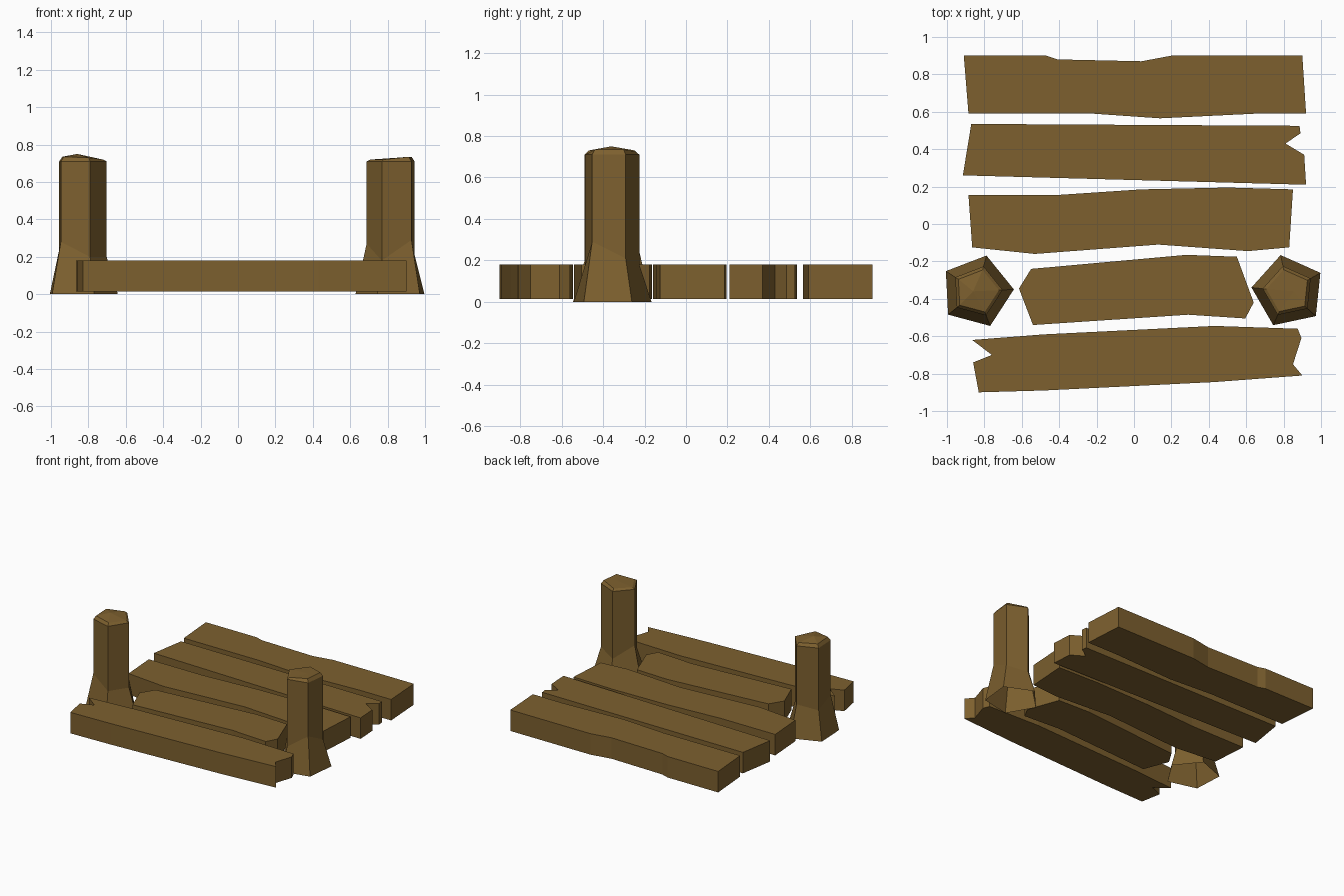
import bpy
import bmesh
from math import sin, cos, radians

default_cube = bpy.data.objects.get("Cube")
if default_cube:
    bpy.data.objects.remove(default_cube, do_unlink=True)

# One weathered wood colour for everything
WOOD = (0.205, 0.117, 0.028, 1.0)
wood = bpy.data.materials.new("brown wood")
wood.use_nodes = True
wood.diffuse_color = WOOD
shader = next(n for n in wood.node_tree.nodes if n.type == 'BSDF_PRINCIPLED')
shader.inputs["Base Color"].default_value = WOOD
shader.inputs["Roughness"].default_value = 0.9

PLANK_BOTTOM, PLANK_TOP = 0.015, 0.18
SIDES = 5


def finish(name, bm):
    """Turn a bmesh into a flat shaded wooden object."""
    bmesh.ops.recalc_face_normals(bm, faces=bm.faces)
    mesh = bpy.data.meshes.new(name)
    bm.to_mesh(mesh)
    bm.free()
    mesh.materials.append(wood)
    part = bpy.data.objects.new(name, mesh)
    bpy.context.scene.collection.objects.link(part)
    return part


def make_plank(name, outline):
    """Extrude a plank outline upwards to the plank thickness."""
    bm = bmesh.new()
    corners = [bm.verts.new((x, y, PLANK_BOTTOM)) for x, y in outline]
    base = bm.faces.new(corners)
    result = bmesh.ops.extrude_face_region(bm, geom=[base], use_keep_orig=True)
    for item in result["geom"]:
        if isinstance(item, bmesh.types.BMVert):
            item.co.z = PLANK_TOP
    finish(name, bm)


def make_post(name, centre, turn, flare_heights, rim_heights, apex):
    """Stack five sided rings: flared foot, shaft, chamfered rim and peak."""
    bm = bmesh.new()

    def ring(radius, heights):
        verts = []
        for i, height in enumerate(heights):
            angle = radians(turn + i * 360 / SIDES)
            verts.append(bm.verts.new((centre[0] + radius * cos(angle),
                                       centre[1] + radius * sin(angle),
                                       height)))
        return verts

    rings = [
        ring(0.198, [0.0] * SIDES),
        ring(0.138, flare_heights),
        ring(0.138, [0.71] * SIDES),
        ring(0.118, rim_heights),
    ]
    for lower, upper in zip(rings, rings[1:]):
        for i in range(SIDES):
            j = (i + 1) % SIDES
            bm.faces.new((lower[i], lower[j], upper[j], upper[i]))

    # Low peak on top; the foot stays open underneath
    peak = bm.verts.new((centre[0] + apex[0], centre[1] + apex[1], apex[2]))
    rim = rings[-1]
    for i in range(SIDES):
        bm.faces.new((rim[i], rim[(i + 1) % SIDES], peak))
    finish(name, bm)


# Planks, from the back to the front
make_plank("back_plank", [
    (-.91, .9), (-.47, .9), (-.41, .88), (.04, .87), (.2, .9), (.9, .9),
    (.92, .59), (.65, .59), (.14, .565), (-.22, .59), (-.885, .59)])

make_plank("split_back_plank", [
    (-.87, .535), (.885, .525), (.89, .485), (.81, .43),
    (.91, .37), (.92, .21), (-.915, .26)])

make_plank("middle_plank", [
    (-.885, .155), (-.41, .155), (.04, .185), (.5, .195), (.85, .185),
    (.83, -.125), (.61, -.145), (.13, -.11), (-.53, -.16), (-.865, -.125)])

make_plank("short_plank_between_posts", [
    (-.615, -.345), (-.55, -.24), (.28, -.165), (.55, -.175),
    (.64, -.42), (.595, -.505), (.29, -.485), (-.54, -.54)])

make_plank("split_front_plank", [
    (-.865, -.62), (-.48, -.59), (.43, -.545), (.875, -.56),
    (.895, -.61), (.85, -.75), (.9, -.81), (.43, -.845),
    (-.48, -.89), (-.83, -.9), (-.86, -.74), (-.76, -.7)])

# Mooring posts on either side
make_post("right_post", (-.84, -.36), 3,
          flare_heights=(.2, .25, .22, .28, .2),
          rim_heights=(.72, .73, .735, .735, .73),
          apex=(-.02, 0, .75))
make_post("left_post", (.825, -.36), 30,
          flare_heights=(.21, .18, .27, .18, .29),
          rim_heights=(.735, .725, .72, .72, .735),
          apex=(.03, 0, .73))
